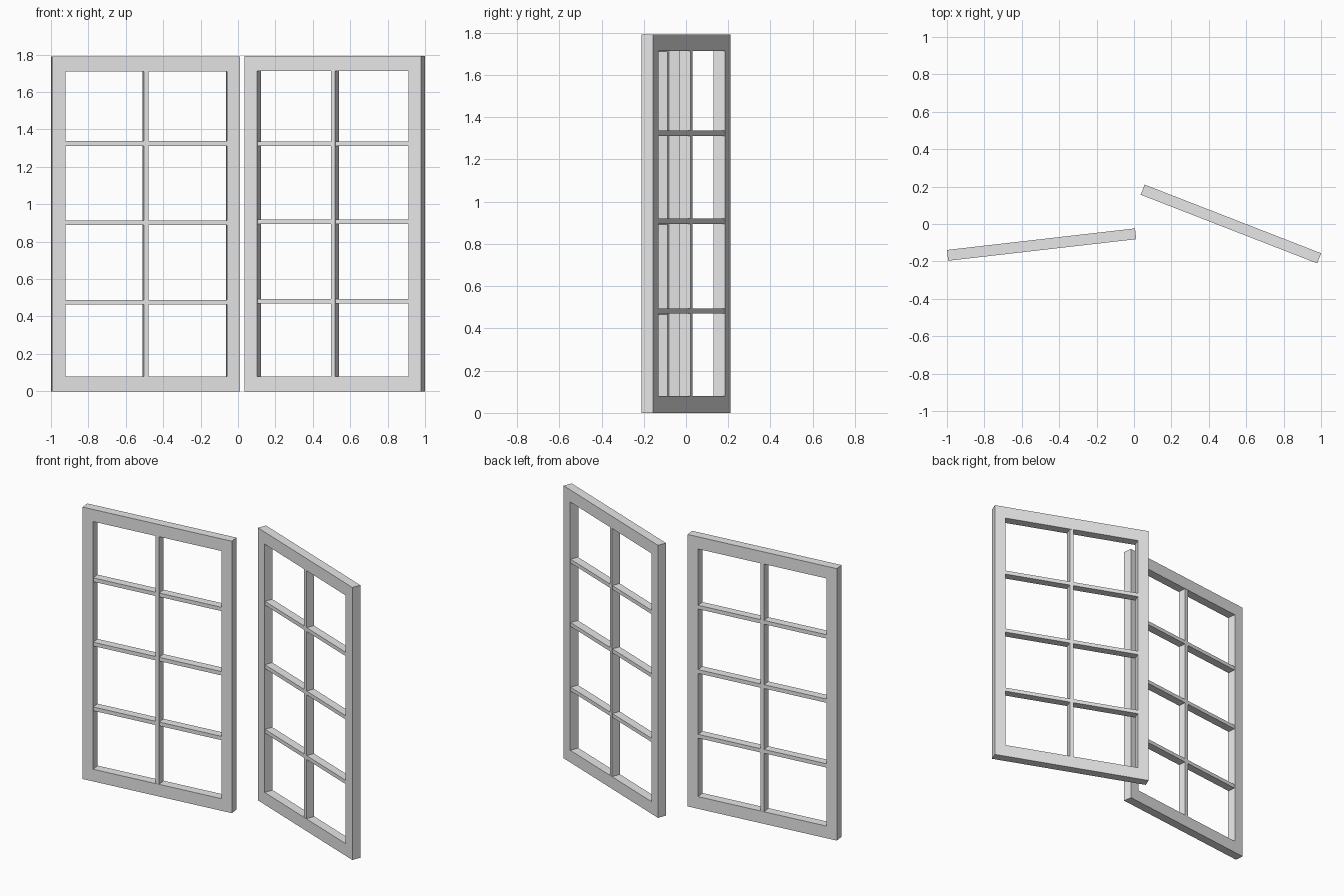
import bpy, bmesh
from math import radians
from mathutils import Matrix, Vector

cube = bpy.data.objects.get("Cube")
if cube:
    bpy.data.objects.remove(cube, do_unlink=True)

# Single plain grey
grey = bpy.data.materials.new("light_grey")
grey.use_nodes = True
grey.diffuse_color = (0.8, 0.8, 0.8, 1)
grey.node_tree.nodes["Principled BSDF"].inputs["Base Color"].default_value = (0.8, 0.8, 0.8, 1)

WIDTH, DEPTH = 1.012, 0.058
STILE, RAIL, BAR = 0.071, 0.08, 0.025


def make_object(name, bm, placement):
    bmesh.ops.recalc_face_normals(bm, faces=bm.faces)
    mesh = bpy.data.meshes.new(name)
    bm.to_mesh(mesh)
    bm.free()
    mesh.materials.append(grey)
    obj = bpy.data.objects.new(name, mesh)
    obj.matrix_world = placement
    bpy.context.collection.objects.link(obj)
    return obj


def frame(name, height, placement):
    # Rectangular ring, extruded through the sash depth
    bm = bmesh.new()

    def loop(x, low, high):
        return [bm.verts.new((px, -DEPTH / 2, pz))
                for px, pz in ((-x, low), (x, low), (x, high), (-x, high))]

    outer = loop(WIDTH / 2, 0, height)
    inner = loop(WIDTH / 2 - STILE, RAIL, height - RAIL)
    ring = [bm.faces.new((outer[i], outer[(i + 1) % 4], inner[(i + 1) % 4], inner[i]))
            for i in range(4)]
    back = bmesh.ops.extrude_face_region(bm, geom=ring, use_keep_orig=True)["geom"]
    bmesh.ops.translate(bm, vec=(0, DEPTH, 0),
                        verts=[v for v in back if isinstance(v, bmesh.types.BMVert)])
    make_object(name, bm, placement)


def bar(name, size, z, placement):
    bm = bmesh.new()
    bmesh.ops.create_cube(bm, size=1, matrix=Matrix.Translation((0, 0, z)) @ Matrix.Diagonal((*size, 1)))
    make_object(name, bm, placement)


def sash(side, height, centre, angle, bar_heights):
    placement = Matrix.Translation(Vector((*centre, 0))) @ Matrix.Rotation(radians(angle), 4, "Z")
    frame(side + "_sash_frame", height, placement)
    # Glazing bars end against the frame
    bar(side + "_upright_bar", (BAR, 0.055, height - 2 * RAIL), height / 2, placement)
    for i, z in enumerate(bar_heights):
        bar(f"{side}_cross_bar_{i + 1}", (WIDTH - 2 * STILE, 0.053, BAR), z, placement)


# Two window sashes swung open at different angles
sash("right", 1.789, (-0.494, -0.11), 6.54, (0.476, 0.902, 1.325))
sash("left", 1.793, (0.518, 0), -21.25, (0.482, 0.907, 1.324))
